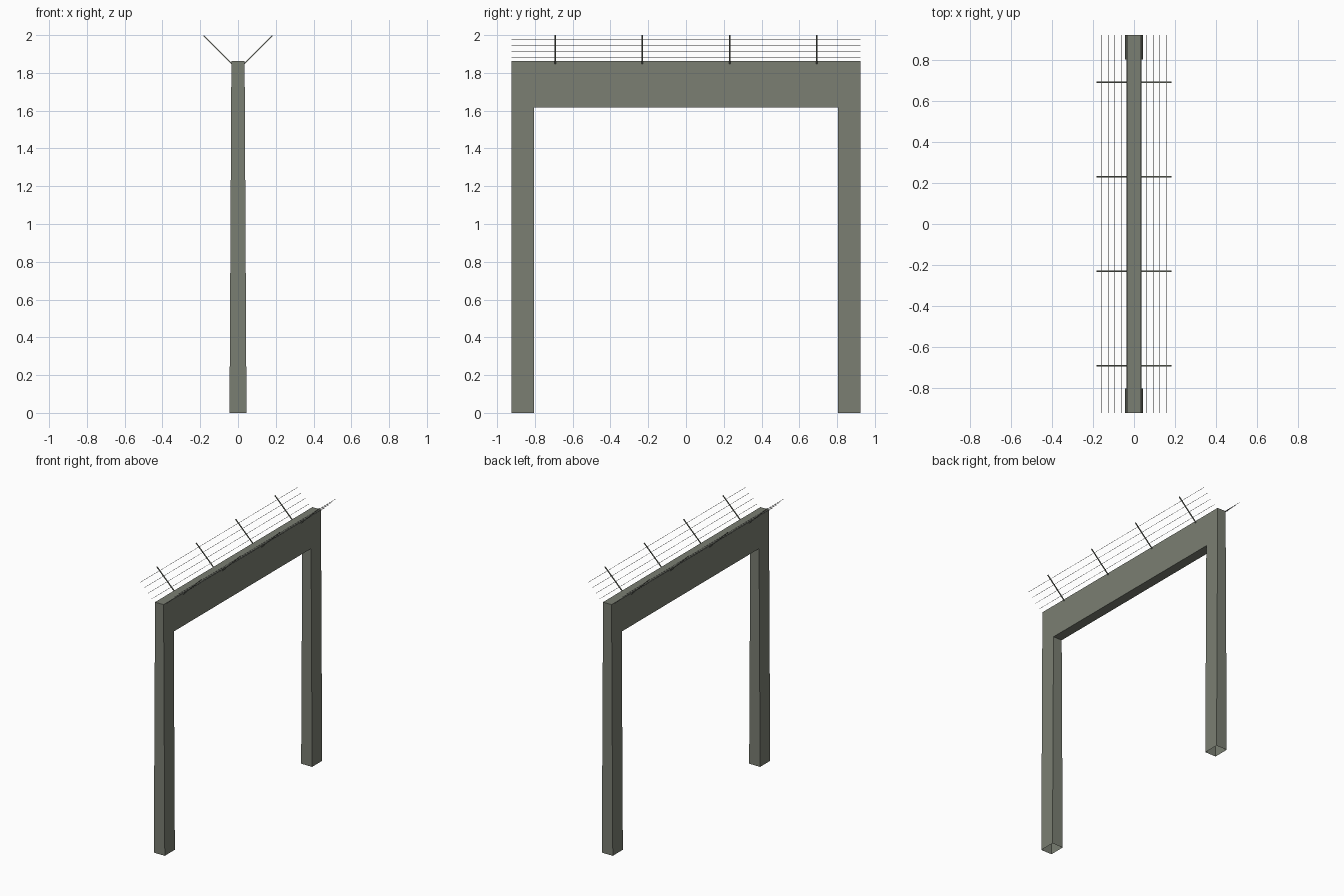
import bpy
import bmesh
from mathutils import Matrix, Vector

if "Cube" in bpy.data.objects:
    bpy.data.objects.remove(bpy.data.objects["Cube"])

HALF_LEN = 0.923     # half length along y
INNER = 0.805        # inner face of the legs
TOP, UNDER = 1.862, 1.618


def material(name, rgb):
    m = bpy.data.materials.new(name)
    m.diffuse_color = (*rgb, 1.0)
    m.use_nodes = True
    m.node_tree.nodes["Principled BSDF"].inputs["Base Color"].default_value = m.diffuse_color
    return m


PAINT = material("grey_green_paint", (0.195, 0.21, 0.17))
WIRE = material("wire_grey", (0.2, 0.2, 0.2))


def add_object(name, bm, mat):
    mesh = bpy.data.meshes.new(name)
    bmesh.ops.recalc_face_normals(bm, faces=bm.faces)
    bm.to_mesh(mesh)
    bm.free()
    mesh.materials.append(mat)
    ob = bpy.data.objects.new(name, mesh)
    bpy.context.collection.objects.link(ob)
    return ob


def bar(name, center, size, angle, mat):
    """Box of given size, turned about the y axis."""
    bm = bmesh.new()
    bmesh.ops.create_cube(bm, size=1.0)
    bm.transform(Matrix.Translation(center) @ Matrix.Rotation(angle, 4, 'Y')
                 @ Matrix.Diagonal((*size, 1.0)))
    return add_object(name, bm, mat)


def half_width(z):
    return 0.045 - 0.010 * z / TOP


# Portal frame: arch outline, slightly thinner toward the top
outline = [(-HALF_LEN, 0), (-HALF_LEN, TOP), (HALF_LEN, TOP), (HALF_LEN, 0),
           (INNER, 0), (INNER, UNDER), (-INNER, UNDER), (-INNER, 0)]
bm = bmesh.new()
sides = [[bm.verts.new((s * half_width(z), y, z)) for y, z in outline]
         for s in (-1, 1)]
for side in sides:
    bm.faces.new(side)
for i in range(8):
    j = (i + 1) % 8
    if outline[i][1] == 0 and outline[j][1] == 0:
        continue         # leg bottoms are open
    bm.faces.new((sides[0][i], sides[0][j], sides[1][j], sides[1][i]))
add_object("portal_frame", bm, PAINT)

# Angled wire holders and wires on both sides
for s, label in ((-1, "left"), (1, "right")):
    low, high = Vector((s * 0.033, 0, 1.849)), Vector((s * 0.182, 0, 1.998))
    d = high - low
    angle = s * 0.785398
    for i, y in enumerate((-0.692, -0.231, 0.231, 0.692)):
        mid = (low + high) / 2 + Vector((0, y, 0))
        bar(f"{label}_arm_{i + 1}", mid, (0.005, 0.007, d.length), angle, PAINT)
    for i in range(4):
        z = 1.879 + 0.032 * i
        bar(f"{label}_wire_{i + 1}", Vector((s * (z - 1.817), 0, z)),
            (0.002, 2 * HALF_LEN, 0.002), angle, WIRE)
